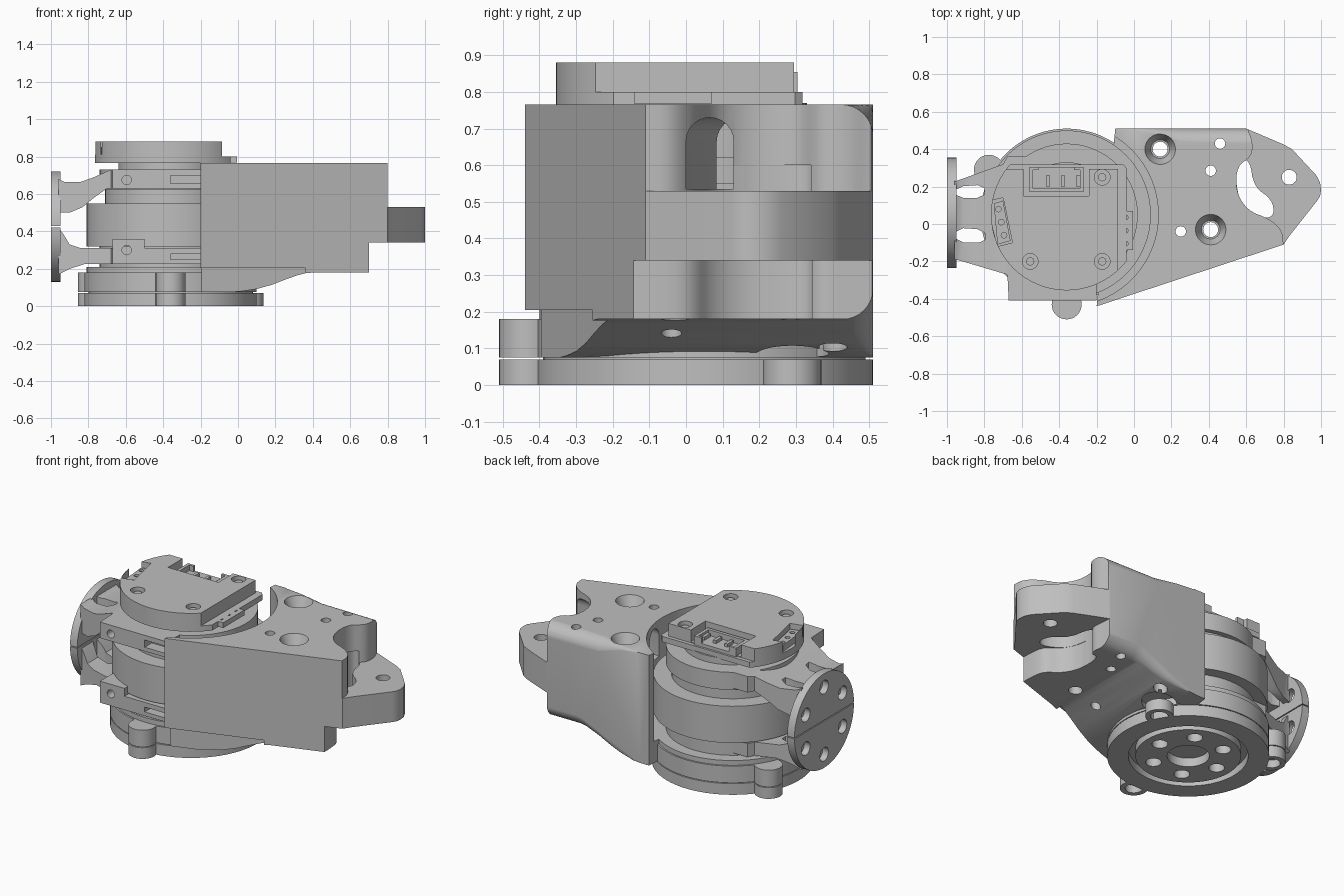
import bpy, bmesh, math
from mathutils import Matrix, Vector

if "Cube" in bpy.data.objects:
    bpy.data.objects.remove(bpy.data.objects["Cube"], do_unlink=True)

grey = bpy.data.materials.new("mid grey")
grey.use_nodes = True
grey.diffuse_color = (0.52, 0.52, 0.52, 1)
grey.node_tree.nodes["Principled BSDF"].inputs["Base Color"].default_value = (0.52, 0.52, 0.52, 1)

CX, CY = -0.36, 0.05          # motor axis
parts = []


def finish(name, bm):
    bmesh.ops.recalc_face_normals(bm, faces=bm.faces[:])
    mesh = bpy.data.meshes.new(name)
    bm.to_mesh(mesh)
    bm.free()
    mesh.materials.append(grey)
    ob = bpy.data.objects.new(name, mesh)
    bpy.context.scene.collection.objects.link(ob)
    parts.append(ob)
    return ob


def loft(name, rings):
    """Skin a list of equal closed rings and cap both ends."""
    bm = bmesh.new()
    rows = [[bm.verts.new(p) for p in ring] for ring in rings]
    bm.faces.new(rows[0])
    bm.faces.new(rows[-1])
    for low, high in zip(rows, rows[1:]):
        for i in range(len(low)):
            j = (i + 1) % len(low)
            bm.faces.new((low[i], low[j], high[j], high[i]))
    return finish(name, bm)


def prism(name, pts, a, b, axis="z"):
    """Extrude a flat outline from a to b along z or y."""
    place = (lambda p, t: (p[0], p[1], t)) if axis == "z" else (lambda p, t: (p[0], t, p[1]))
    return loft(name, [[place(p, t) for p in pts] for t in (a, b)])


def box(name, x0, x1, y0, y1, z0, z1):
    return prism(name, [(x0, y0), (x1, y0), (x1, y1), (x0, y1)], z0, z1)


def cyl(name, x, y, r, z0, z1, top=None, n=48):
    bm = bmesh.new()
    bmesh.ops.create_cone(bm, cap_ends=True, segments=n, radius1=r,
                          radius2=r if top is None else top, depth=z1 - z0,
                          matrix=Matrix.Translation((x, y, (z0 + z1) / 2)))
    return finish(name, bm)


def xcyl(name, y, z, r, x0, x1, n=32):
    bm = bmesh.new()
    bmesh.ops.create_cone(bm, cap_ends=True, segments=n, radius1=r, radius2=r, depth=x1 - x0,
                          matrix=Matrix.Translation(((x0 + x1) / 2, y, z)) @ Matrix.Rotation(math.pi / 2, 4, "Y"))
    return finish(name, bm)


def smooth(pts, times=2):
    """Round an outline by corner cutting."""
    for _ in range(times):
        out = []
        for p, q in zip(pts, pts[1:] + pts[:1]):
            p, q = Vector(p), Vector(q)
            out += [p.lerp(q, 0.25), p.lerp(q, 0.75)]
        pts = out
    return pts


def cut(ob, *cutters):
    for c in cutters:
        mod = ob.modifiers.new("cut", "BOOLEAN")
        mod.operation, mod.solver, mod.object = "DIFFERENCE", "EXACT", c
        bpy.context.view_layer.update()
        dg = bpy.context.evaluated_depsgraph_get()
        mesh = bpy.data.meshes.new_from_object(ob.evaluated_get(dg))
        ob.modifiers.clear()
        ob.data = mesh
        parts.remove(c)
        bpy.data.objects.remove(c, do_unlink=True)


def around(count, r, start):
    for k in range(count):
        a = math.radians(start + 360 * k / count)
        yield CX + r * math.cos(a), CY + r * math.sin(a)


def edge_fillet(up, stations):
    """Cutter that rounds the back edge; stations hold x, edge height, radius."""
    rings = []
    for x, z, r in stations:
        ring = [(x, 0.54, z + up * 0.03), (x, 0.54, z - up * r)]
        for k in range(9):
            a = math.pi / 2 * k / 8
            ring.append((x, 0.511 - r + r * math.cos(a), z + up * (0.001 - r + r * math.sin(a))))
        rings.append(ring + [(x, 0.511 - r, z + up * 0.03)])
    return loft("c", rings)


# Housing: one block, scooped above and below its pointed tip
outline = [(-0.2, -0.44), (0.8, -0.11), (0.83, -0.065), (0.98, 0.125), (0.995, 0.15), (1, 0.18),
           (0.995, 0.22), (0.975, 0.26), (0.845, 0.4), (0.8, 0.425), (0.7, 0.468), (0.6, 0.51), (-0.1, 0.51)]
body = prism("housing", outline, 0.075, 0.765)
upper = [(0.59, 0.62), (0.61, 0.5), (0.635, 0.44), (0.63, 0.36), (0.55, 0.31), (0.545, 0.17),
         (0.61, 0.07), (0.72, 0.03), (0.79, -0.03), (0.8, -0.1), (0.8, -0.3), (1.2, -0.3), (1.2, 0.62)]
lower = [(0.6, 0.62), (0.61, 0.45), (0.62, 0.36), (0.55, 0.31), (0.545, 0.17),
         (0.6, 0.07), (0.68, 0.02), (0.7, -0.06), (0.7, -0.3), (1.2, -0.3), (1.2, 0.62)]
slot = [(0.56, 0.35), (0.62, 0.34), (0.64, 0.2), (0.74, 0.13), (0.75, 0.04), (0.68, 0.03), (0.57, 0.1), (0.54, 0.25)]
# Underside sweeps from the base collar up to the flat floor
belly = [(-0.1, 0.07), (0.02, 0.08), (0.1, 0.092), (0.18, 0.114), (0.26, 0.145), (0.32, 0.166),
         (0.36, 0.176), (0.4, 0.18), (1.2, 0.18), (1.2, 0), (-0.1, 0)]
skirt = [(-0.3, -0.43), (0.36, -0.215), (0.36, -0.6), (-0.3, -0.6)]
cut(body, prism("c", belly, -1, 1, "y"),
    prism("c", smooth(upper), 0.53, 0.9), prism("c", smooth(lower), 0.05, 0.34),
    prism("c", smooth(slot), 0.05, 0.6), cyl("c", CX, CY, 0.49, 0.21, 0.9, n=96),
    cyl("c", 0.056, 0.29, 0.1, 0, 0.12), prism("c", skirt, 0, 0.205))
# Rounded back edges, fading out toward the motor
cut(body, edge_fillet(1, [(-0.02, 0.765, 0.01), (0.1, 0.765, 0.03), (0.25, 0.765, 0.08), (0.7, 0.765, 0.09)]),
    edge_fillet(-1, [(0.02, 0.08, 0.01), (0.1, 0.092, 0.03), (0.18, 0.114, 0.05), (0.26, 0.145, 0.065),
                     (0.36, 0.176, 0.08), (0.4, 0.18, 0.085), (0.7, 0.18, 0.085)]))
# Arched cable tunnel from the tip scoop to the motor bay
arch = [(0, 0.535), (0.13, 0.535)]
for k in range(13):
    a = math.pi * k / 12
    arch.append((0.065 + 0.065 * math.cos(a), 0.665 + 0.065 * math.sin(a)))
cut(body, loft("c", [[(x, y + shift, z) for y, z in arch] for x, shift in ((0.85, 0), (0.54, 0), (0, 0.11))]))
# Countersunk and plain screw holes
for x, y in ((0.14, 0.4), (0.41, -0.03)):
    cut(body, cyl("c", x, y, 0.04, 0, 0.9, n=24), cyl("c", x, y, 0.05, 0.69, 0.78, top=0.088, n=32))
for x, y, r in ((0.46, 0.43, 0.028), (0.41, 0.285, 0.028), (0.25, -0.04, 0.028), (0.83, 0.25, 0.04)):
    cut(body, cyl("c", x, y, r, 0, 0.9, n=24))

# Round collar under the motor
cyl("collar", CX, CY, 0.46, 0.075, 0.18, n=96)
cyl("collar_top", CX, CY, 0.45, 0.18, 0.21, n=96)

# Base flange with three screw ears, groove and bolt circle
base = cyl("base_flange", CX, CY, 0.46, 0, 0.07, n=96)
ring_cut = cyl("c", CX, CY, 0.34, -0.1, 0.05, n=64)
cut(ring_cut, cyl("c", CX, CY, 0.3, -0.2, 0.1, n=64))
cut(base, ring_cut, cyl("c", CX, CY, 0.12, -0.1, 0.055))
for x, y in around(6, 0.21, 0):
    cut(base, cyl("c", x, y, 0.045, -0.1, 0.055, n=24))
for x, y in around(3, 0.48, 30):
    ear = cyl("base_ear", x, y, 0.08, 0, 0.07, n=32)
    cut(ear, cyl("c", x, y, 0.05, -0.1, 0.05, n=24))
    if x < 0:
        cyl("collar_ear", x, y, 0.08, 0.075, 0.18, n=32)
cyl("base_joint", CX, CY, 0.44, 0.06, 0.08)

# Motor stack
cyl("motor_foot", CX, CY, 0.38, 0.2, 0.33, n=64)
cyl("motor_ring", CX, CY, 0.45, 0.32, 0.55, n=96)
cyl("motor_neck", CX, CY, 0.35, 0.54, 0.63, n=64)
cyl("motor_cap", CX, CY, 0.38, 0.62, 0.73, n=64)
cyl("board_spacer", CX, CY, 0.28, 0.72, 0.77)

# Front bracket bars with raised end tabs
for name, z0, z1, zh in (("lower", 0.225, 0.31, 0.3), ("upper", 0.63, 0.73, 0.675)):
    bar = prism(name + "_bracket_bar", [(-0.67, -0.41), (-0.2, -0.41), (-0.2, -0.2), (-0.68, -0.2)], z0, z1)
    cut(bar, box("c", -0.36, -0.1, -0.5, -0.34, z0 + 0.025, z1 - 0.03))
    tab = box(name + "_bracket_tab", -0.67, -0.5, -0.41, -0.25, z0, max(z1, 0.36))
    for ob in (bar, tab):
        hole = cyl("c", 0, 0, 0.025, -0.1, 0.1, n=20)
        hole.matrix_world = Matrix.Translation((-0.595, -0.41, zh)) @ Matrix.Rotation(math.pi / 2, 4, "X")
        cut(ob, hole)

# Side flange, split in two halves with six bolt holes
for name, side in (("upper", 1), ("lower", -1)):
    half = xcyl(name + "_side_flange", 0.06, 0.425, 0.295, -1, -0.95, n=64)
    edge = 0.425 + side * 0.003
    cut(half, box("c", -1.2, -0.8, -0.5, 0.6, min(edge, edge - side), max(edge, edge - side)))
    for k in range(6):
        a = math.radians(60 * k + 30)
        if math.sin(a) * side > 0:
            cut(half, xcyl("c", 0.06 + 0.21 * math.cos(a), 0.425 + 0.21 * math.sin(a), 0.042, -1.1, -0.9, n=24))

# Forked arms from the side flange to the motor
upper_arm = [(-0.96, 0.68), (-0.93, 0.665), (-0.84, 0.665), (-0.77, 0.69), (-0.68, 0.73), (-0.5, 0.73),
             (-0.5, 0.63), (-0.7, 0.63), (-0.77, 0.58), (-0.83, 0.53), (-0.9, 0.5), (-0.96, 0.5)]
lower_arm = [(-0.96, 0.42), (-0.93, 0.38), (-0.9, 0.33), (-0.84, 0.31), (-0.5, 0.31),
             (-0.5, 0.225), (-0.82, 0.225), (-0.9, 0.2), (-0.96, 0.17)]
for name, profile in (("upper_arm", upper_arm), ("lower_arm", lower_arm)):
    arm = prism(name, profile, -0.3, 0.36, "y")
    cut(arm, prism("c", [(-1.1, 0.22), (-0.95, 0.23), (-0.7, 0.32), (-0.6, 0.5), (-1.1, 0.5)], 0, 1),
        prism("c", [(-1.1, -0.19), (-0.95, -0.19), (-0.68, -0.27), (-0.6, -0.5), (-1.1, -0.5)], 0, 1),
        prism("c", smooth([(-0.95, 0.14), (-0.8, 0.14), (-0.8, 0.21), (-0.95, 0.2)], 1), 0, 1),
        prism("c", smooth([(-0.95, -0.1), (-0.79, -0.1), (-0.8, -0.03), (-0.95, -0.02)], 1), 0, 1))

# Circuit board, trimmed cover and connectors
board = cyl("circuit_board", CX, CY, 0.405, 0.765, 0.8, n=64)
cut(board, box("c", -1, 1, 0.318, 1, 0.7, 0.9), box("c", -0.04, 1, -1, 1, 0.7, 0.9))
cover = cyl("board_cover", CX, CY, 0.405, 0.8, 0.88, n=64)
side_poly = [(-0.79, 0.12), (-0.7, 0.14), (-0.65, -0.1), (-0.73, -0.12)]
cut(cover, box("c", -1, 1, 0.295, 1, 0.7, 0.95), box("c", -0.085, 1, -1, 1, 0.7, 0.95),
    box("c", -0.59, -0.24, 0.15, 0.5, 0.805, 0.95), prism("c", side_poly, 0.81, 0.95))
for x, y in ((-0.17, 0.25), (-0.17, -0.2), (-0.555, -0.2)):
    cut(cover, cyl("c", x, y, 0.042, 0.85, 0.95, n=24))
    cyl("screw_core", x, y, 0.022, 0.84, 0.865, n=16)
plug = box("rear_plug", -0.56, -0.27, 0.17, 0.305, 0.8, 0.855)
cut(plug, box("c", -0.54, -0.29, 0.19, 0.29, 0.82, 0.9), box("c", -0.51, -0.32, 0.25, 0.4, 0.82, 0.9))
for k in range(3):
    box("plug_pin", -0.47 + 0.08 * k, -0.45 + 0.08 * k, 0.2, 0.26, 0.815, 0.84)
left = prism("left_socket", [(-0.75, 0.11), (-0.7, 0.125), (-0.66, -0.09), (-0.73, -0.11)], 0.8, 0.85)
right = box("right_socket", -0.09, -0.005, -0.14, 0.07, 0.767, 0.8)
for k in (-1, 0, 1):
    cut(left, cyl("c", -0.71 - 0.015 * k, 0.01 + 0.07 * k, 0.015, 0.82, 0.9, n=16))
    cut(right, cyl("c", -0.047, -0.035 + 0.07 * k, 0.015, 0.785, 0.9, n=16))

# Smooth round walls, keep edges sharp
for ob in bpy.context.view_layer.objects:
    ob.select_set(ob in parts)
bpy.context.view_layer.objects.active = body
bpy.ops.object.shade_smooth_by_angle(angle=math.radians(30))
